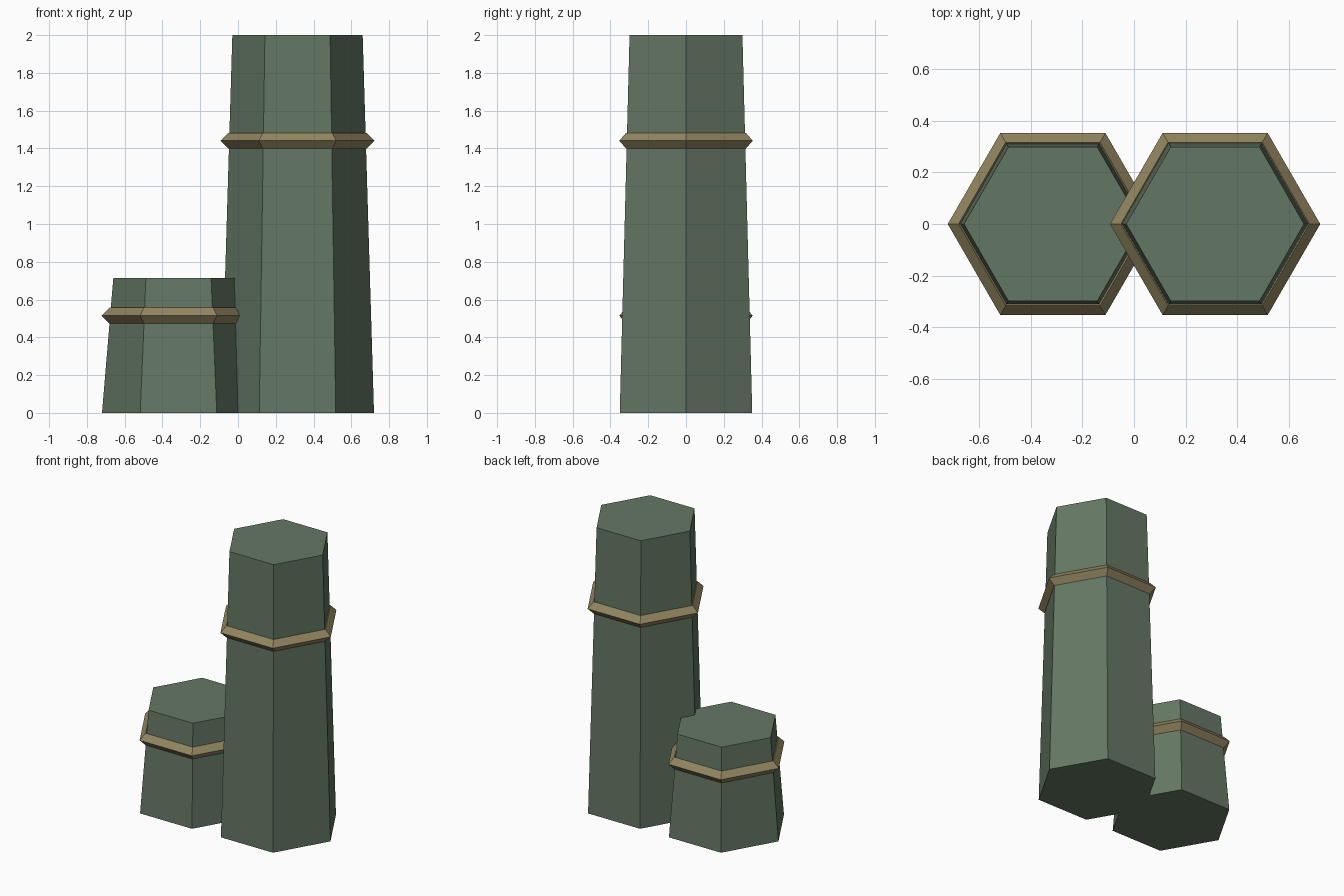
import bpy, bmesh, math

if "Cube" in bpy.data.objects:
    bpy.data.objects.remove(bpy.data.objects["Cube"])


def material(name, rgb):
    m = bpy.data.materials.new(name)
    m.diffuse_color = (*rgb, 1.0)
    m.use_nodes = True
    m.node_tree.nodes["Principled BSDF"].inputs["Base Color"].default_value = m.diffuse_color
    return m


GREEN = material("grey_green", (0.127, 0.185, 0.127))
BRASS = material("dull_brass", (0.29, 0.235, 0.115))


def hex_loft(name, x, rings, mat, closed):
    """Loft six-sided rings given as (radius, z); closed joins last to first."""
    bm = bmesh.new()
    loops = [[bm.verts.new((r * math.cos(i * math.pi / 3),
                            r * math.sin(i * math.pi / 3), z)) for i in range(6)]
             for r, z in rings]
    pairs = list(zip(loops, loops[1:]))
    if closed:
        pairs.append((loops[-1], loops[0]))
    else:
        bm.faces.new(loops[0][::-1])
        bm.faces.new(loops[-1])
    for a, b in pairs:
        for i in range(6):
            j = (i + 1) % 6
            bm.faces.new((a[i], a[j], b[j], b[i]))
    bmesh.ops.recalc_face_normals(bm, faces=bm.faces)
    me = bpy.data.meshes.new(name)
    bm.to_mesh(me)
    bm.free()
    me.materials.append(mat)
    ob = bpy.data.objects.new(name, me)
    ob.location.x = x
    bpy.context.collection.objects.link(ob)


def pillar(label, x, height, band_z):
    # Tapered hexagonal column
    hex_loft(label + "_column", x, [(0.405, 0), (0.345, height)], GREEN, False)
    # Diamond-section band around the column
    r, t = 0.366, 0.042
    hex_loft(label + "_band", x,
             [(r + t, band_z), (r, band_z + t), (r - t, band_z), (r, band_z - t)],
             BRASS, True)


pillar("tall", 0.315, 2.0, 1.441)
pillar("short", -0.315, 0.715, 0.515)
